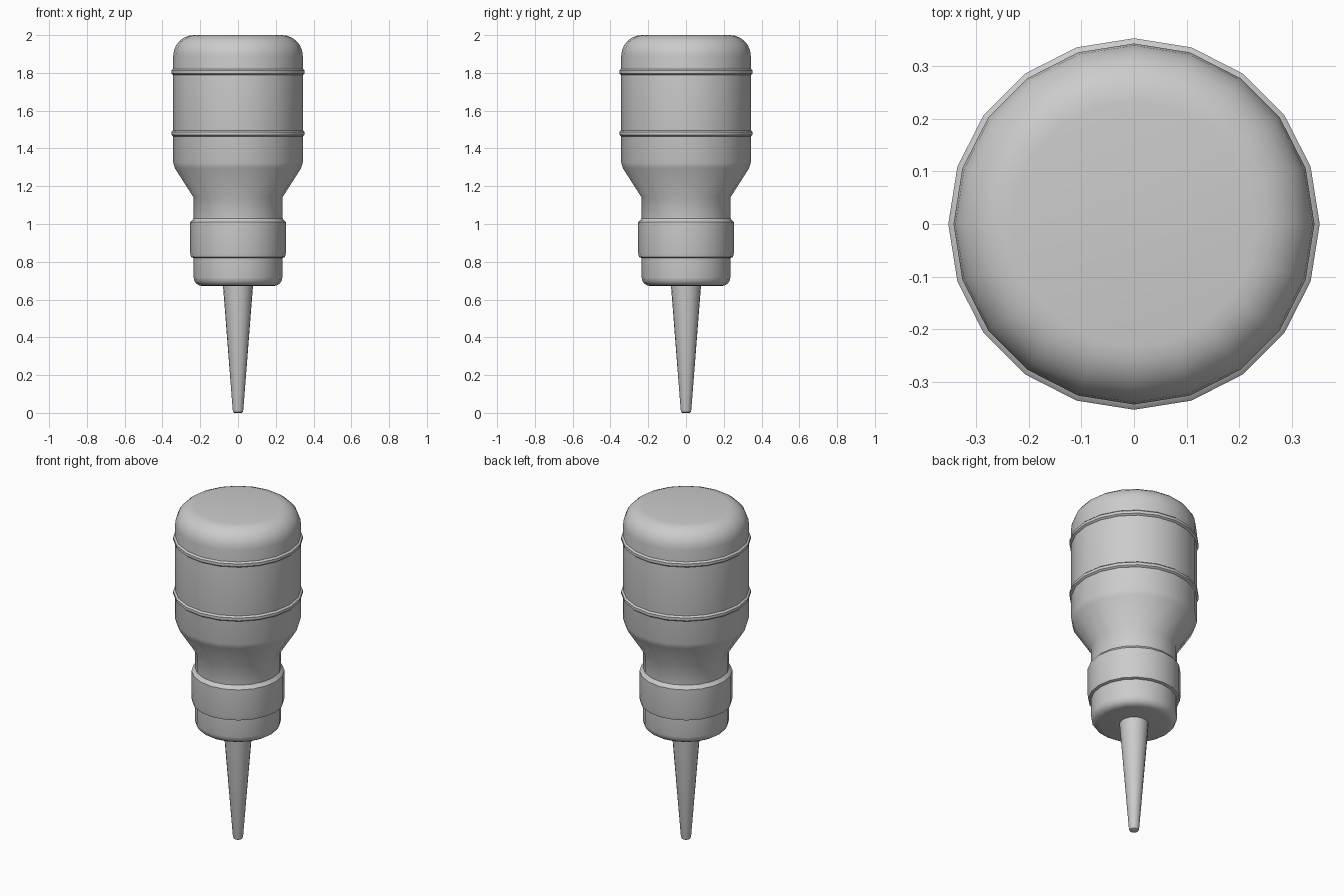
import bpy, bmesh, math

if "Cube" in bpy.data.objects:
    bpy.data.objects.remove(bpy.data.objects["Cube"])

SIDES = 20


def lathe(name, profile, close_loop=False):
    """Turn (radius, z) points, listed bottom to top, around the z axis."""
    bm = bmesh.new()
    rings = []
    for r, z in profile:
        rings.append([bm.verts.new((r * math.cos(2 * math.pi * i / SIDES),
                                    r * math.sin(2 * math.pi * i / SIDES), z))
                      for i in range(SIDES)])
    pairs = list(zip(rings, rings[1:]))
    if close_loop:
        pairs.append((rings[-1], rings[0]))
    else:
        bm.faces.new(rings[0])
        bm.faces.new(rings[-1])
    for a, b in pairs:
        for i in range(SIDES):
            j = (i + 1) % SIDES
            bm.faces.new((a[i], a[j], b[j], b[i]))
    bmesh.ops.recalc_face_normals(bm, faces=bm.faces)
    mesh = bpy.data.meshes.new(name)
    bm.to_mesh(mesh)
    bm.free()
    obj = bpy.data.objects.new(name, mesh)
    bpy.context.collection.objects.link(obj)
    bpy.ops.object.select_all(action='DESELECT')
    obj.select_set(True)
    bpy.context.view_layer.objects.active = obj
    bpy.ops.object.shade_smooth_by_angle(angle=math.radians(35))
    return obj


def arc(cr, cz, rr, rz, start, end, steps):
    """Elliptical fillet points between two angles in degrees."""
    angles = [math.radians(start + (end - start) * k / steps) for k in range(steps + 1)]
    return [(cr + rr * math.cos(a), cz + rz * math.sin(a)) for a in angles]


# bottle: neck, sloped shoulder, straight wall and rounded base on top
lathe("bottle", [(0.235, 1.00), (0.235, 1.14), (0.334, 1.295), (0.343, 1.325)]
      + arc(0.233, 1.89, 0.11, 0.11, 0, 90, 6))

# two raised bands around the bottle
for label, z in (("lower_band", 1.48), ("upper_band", 1.805)):
    lathe(label, [(0.335, z - 0.018), (0.344, z - 0.016), (0.353, z - 0.008),
                  (0.353, z + 0.008), (0.344, z + 0.016), (0.335, z + 0.018)],
          close_loop=True)

# wide collar of the screw cap
lathe("cap_collar", [(0.235, 0.82), (0.249, 0.825), (0.253, 0.845),
                     (0.253, 1.01), (0.235, 1.03)])

# lower part of the cap with a rounded rim
lathe("cap_base", arc(0.19, 0.717, 0.045, 0.045, -90, 0, 4) + [(0.235, 0.83)])

# tapered nozzle
lathe("nozzle", [(0.019, 0.0), (0.025, 0.004), (0.028, 0.015), (0.08, 0.68)])
